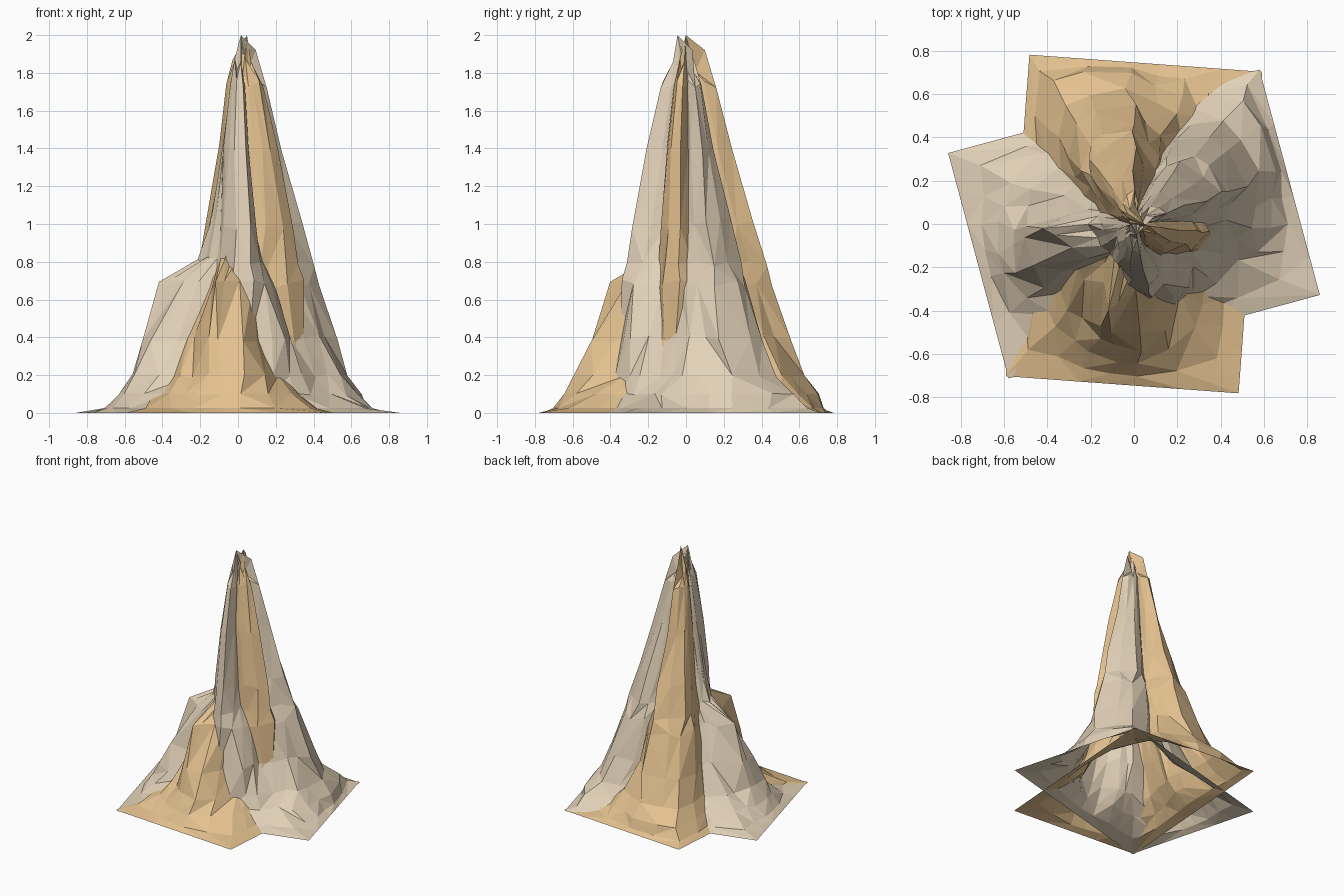
import bpy, bmesh, random
from math import radians, cos, sin
from mathutils import Matrix, Vector

if "Cube" in bpy.data.objects:
    bpy.data.objects.remove(bpy.data.objects["Cube"])

random.seed(4)
HALF_X, HALF_Y, TURN = 0.745, 0.54, 15      # ground rectangle and its angle

# Radius of the rock at each height, for each compass direction (degrees)
HEIGHTS = [0.1, 0.2, 0.4, 0.68, 0.8, 1.0, 1.4, 1.75]
SPOKES = {
    0:     [.65, .56, .42, .33, .28, .21, .11, .05],
    20:    [.70, .64, .55, .45, .42, .36, .25, .16],
    50.9:  [.74, .65, .53, .42, .37, .30, .19, .11],
    72:    [.48, .42, .34, .26, .22, .18, .12, .06],
    102:   [.37, .30, .22, .15, .13, .10, .06, .025],
    130:   [.44, .37, .28, .18, .15, .12, .07, .025],
    159.1: [.60, .50, .35, .22, .16, .13, .07, .03],
    180:   [.64, .56, .49, .41, .21, .155, .08, .03],
    200:   [.66, .60, .50, .31, .18, .14, .08, .04],
    230.9: [.54, .39, .27, .19, .17, .15, .11, .06],
    250:   [.42, .34, .27, .22, .21, .20, .16, .10],
    282:   [.43, .40, .365, .345, .33, .295, .215, .14],
    310:   [.44, .41, .385, .27, .20, .13, .06, .03],
    339.1: [.52, .42, .30, .19, .15, .11, .05, .03],
}


def rim_radius(deg):
    """Distance from the centre to the edge of the ground rectangle."""
    a = radians(deg - TURN)
    return min(HALF_X / max(abs(cos(a)), 1e-6), HALF_Y / max(abs(sin(a)), 1e-6))


def polar(deg, r, z):
    return Vector((r * cos(radians(deg)), r * sin(radians(deg)), z))


def spoke_points(deg, radii):
    """One line of points from the ground rim to the top."""
    rim = rim_radius(deg)
    pts = [polar(deg, rim, 0), polar(deg, rim * .5 + radii[0] * .5, .025)]
    for r, z in zip(radii, HEIGHTS):
        pts.append(polar(deg + random.uniform(-3, 3), r * random.uniform(.97, 1.03),
                         z + random.uniform(-.03, .03) * min(1, z * 2)))
    crown = 0.1 if deg == 20 else radii[-1] * .5
    pts.append(polar(deg, crown, 1.92 if deg == 20 else random.uniform(1.78, 1.88)))
    return pts


def build_rock_mesh():
    keys = list(SPOKES)
    lines = []
    for i, deg in enumerate(keys):
        nxt = keys[(i + 1) % len(keys)]
        end = nxt if nxt > deg else nxt + 360
        lines.append(spoke_points(deg, SPOKES[deg]))
        # extra spoke between each pair, pushed in or out for a craggy face
        push = random.uniform(.94, 1.03)
        mid = [(a + b) / 2 * push for a, b in zip(SPOKES[deg], SPOKES[nxt])]
        lines.append(spoke_points((deg + end) / 2, mid))
    bm = bmesh.new()
    grid = [[bm.verts.new(p) for p in line] for line in lines]
    tip = bm.verts.new((0.015, -0.045, 2.0))
    for i, a in enumerate(grid):
        b = grid[(i + 1) % len(grid)]
        for j in range(len(a) - 1):
            if random.random() < .5:
                bm.faces.new((a[j], b[j], b[j + 1]))
                bm.faces.new((a[j], b[j + 1], a[j + 1]))
            else:
                bm.faces.new((a[j], b[j], a[j + 1]))
                bm.faces.new((b[j], b[j + 1], a[j + 1]))
        bm.faces.new((a[-1], b[-1], tip))
    bm.normal_update()
    return bm


def add_rock(name, bm, turn, colour):
    mesh = bpy.data.meshes.new(name)
    bm.to_mesh(mesh)
    mesh.transform(Matrix.Rotation(radians(turn), 4, 'Z'))
    mat = bpy.data.materials.new(name + "_colour")
    mat.diffuse_color = colour
    mat.use_nodes = True
    mat.node_tree.nodes["Principled BSDF"].inputs["Base Color"].default_value = mat.diffuse_color
    mesh.materials.append(mat)
    obj = bpy.data.objects.new(name, mesh)
    bpy.context.collection.objects.link(obj)


# Two copies of one open rock shell, turned against each other
rock = build_rock_mesh()
add_rock("pale_rock_spire", rock, 0, (.76, .64, .48, 1))
add_rock("sandy_rock_spire", rock, 70.8, (.78, .54, .28, 1))
rock.free()
